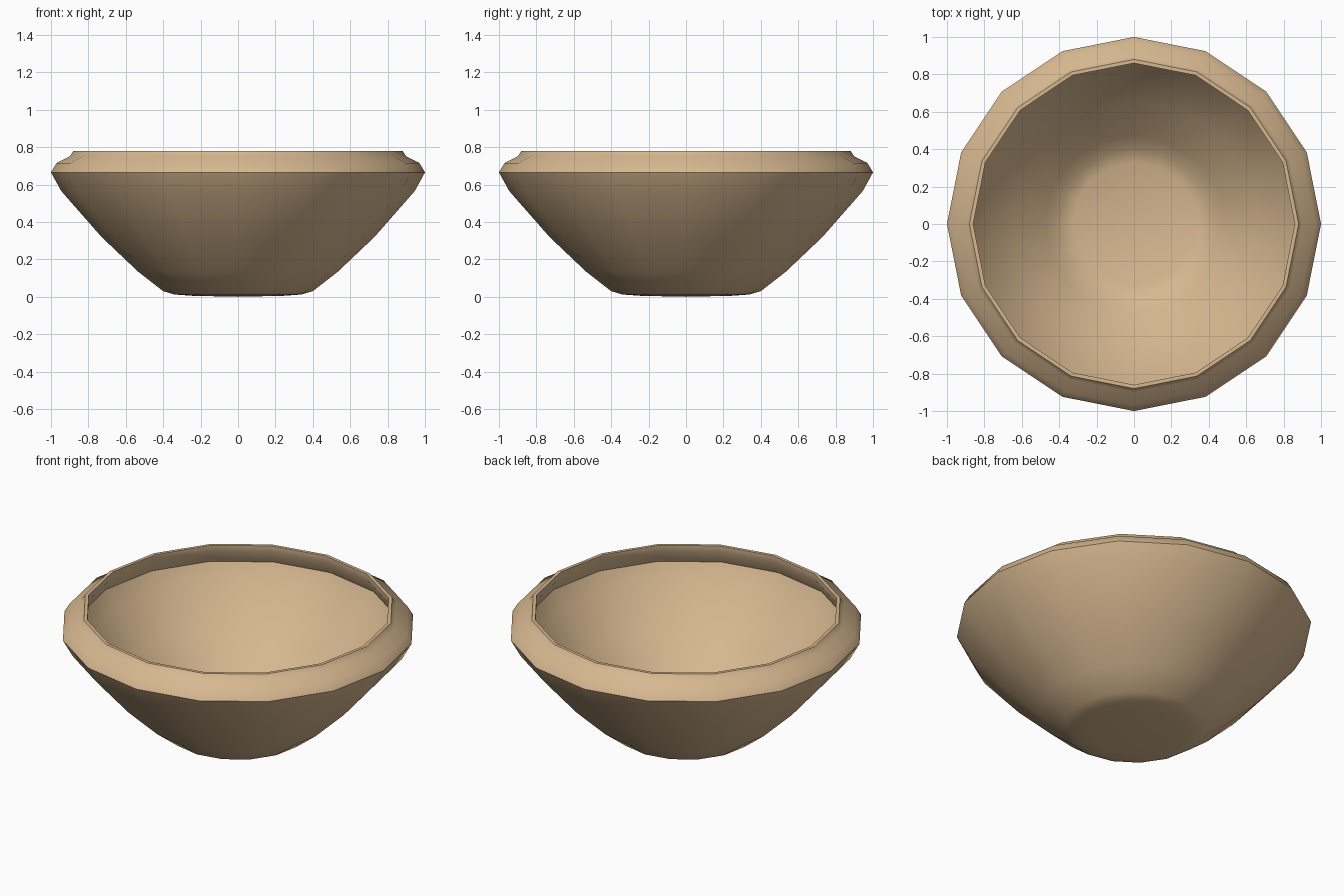
import bpy, bmesh, math

if "Cube" in bpy.data.objects:
    bpy.data.objects.remove(bpy.data.objects["Cube"])

SIDES = 16
# radius, height: from the foot, up the outside, over the rim, down the inside
PROFILE = [(0, 0), (0.24, 0.005), (0.34, 0.012), (0.40, 0.03), (0.535, 0.135),
           (0.73, 0.32), (0.945, 0.565), (1.0, 0.665), (0.97, 0.715),
           (0.90, 0.75), (0.88, 0.78), (0.86, 0.78), (0.86, 0.745),
           (0.905, 0.66), (0.86, 0.57), (0.66, 0.345), (0.475, 0.17),
           (0.40, 0.105), (0.33, 0.08), (0, 0.075)]


def lathe(name, profile, sides, mat):
    bm = bmesh.new()
    rings = []
    for r, z in profile:
        n = sides if r > 0 else 1
        rings.append([bm.verts.new((r * math.cos(2 * math.pi * i / sides),
                                    r * math.sin(2 * math.pi * i / sides), z))
                      for i in range(n)])
    for a, b in zip(rings, rings[1:]):
        for i in range(sides):
            j = (i + 1) % sides
            quad = [a[i % len(a)], a[j % len(a)], b[j % len(b)], b[i % len(b)]]
            bm.faces.new(list(dict.fromkeys(quad)))
    bmesh.ops.recalc_face_normals(bm, faces=bm.faces)
    me = bpy.data.meshes.new(name)
    bm.to_mesh(me)
    bm.free()
    me.materials.append(mat)
    ob = bpy.data.objects.new(name, me)
    bpy.context.collection.objects.link(ob)
    return ob


wood = bpy.data.materials.new("light_wood")
wood.diffuse_color = (0.68, 0.48, 0.28, 1)
wood.use_nodes = True
wood.node_tree.nodes["Principled BSDF"].inputs["Base Color"].default_value = wood.diffuse_color

# Bowl: one closed, thick-walled shell
bowl = lathe("bowl", PROFILE, SIDES, wood)
bpy.context.view_layer.objects.active = bowl
bowl.select_set(True)
bpy.ops.object.shade_smooth_by_angle(angle=math.radians(50))
